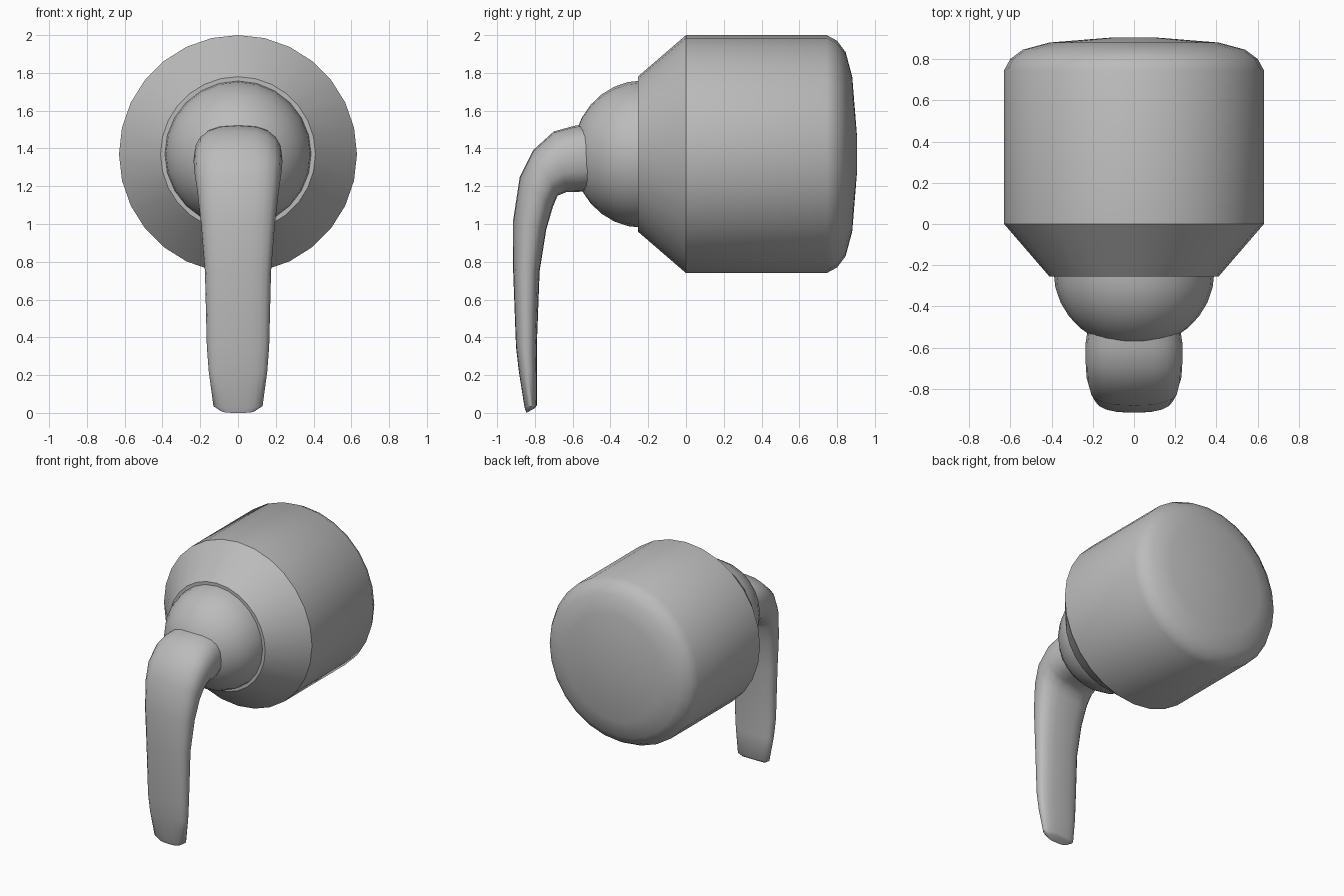
import bpy, bmesh, math
from mathutils import Vector

if "Cube" in bpy.data.objects:
    bpy.data.objects.remove(bpy.data.objects["Cube"])

AXIS_Z = 1.37

metal = bpy.data.materials.new("satin grey metal")
metal.use_nodes = True
grey = (0.5, 0.5, 0.5, 1)
metal.diffuse_color = grey
metal.node_tree.nodes["Principled BSDF"].inputs["Base Color"].default_value = grey


def loft(name, rings, angle):
    """Skin a list of equal-length point rings and cap both ends."""
    bm = bmesh.new()
    rows = [[bm.verts.new(p) for p in ring] for ring in rings]
    n = len(rows[0])
    for a, b in zip(rows, rows[1:]):
        for i in range(n):
            j = (i + 1) % n
            bm.faces.new((a[i], a[j], b[j], b[i]))
    bm.faces.new(rows[0])
    bm.faces.new(rows[-1])
    bmesh.ops.recalc_face_normals(bm, faces=bm.faces)
    mesh = bpy.data.meshes.new(name)
    bm.to_mesh(mesh)
    bm.free()
    obj = bpy.data.objects.new(name, mesh)
    bpy.context.collection.objects.link(obj)
    mesh.materials.append(metal)
    bpy.ops.object.select_all(action="DESELECT")
    obj.select_set(True)
    bpy.context.view_layer.objects.active = obj
    bpy.ops.object.shade_smooth_by_angle(angle=math.radians(angle))
    return obj


def turned(name, profile, sides, angle):
    """Lathe (radius, y) pairs around the horizontal axis."""
    turns = [math.tau * i / sides for i in range(sides)]
    rings = [[Vector((r * math.sin(t), y, AXIS_Z + r * math.cos(t))) for t in turns]
             for r, y in profile]
    return loft(name, rings, angle)


# Cylindrical housing with a tapered front and a softened, slightly domed back
turned("housing", [(0.41, -0.255), (0.63, 0), (0.63, 0.745), (0.6, 0.80),
                   (0.54, 0.845), (0.41, 0.88), (0.1, 0.905)], 28, 35)

# Rounded boss in front of the housing
boss = [(0.39 * math.cos(a), -0.23 - 0.37 * math.sin(a))
        for a in (math.radians(d) for d in range(0, 90, 12))]
turned("rounded_boss", [(0.39, -0.2)] + boss, 24, 50)

# Drooping lever: outer (y, z), inner (y, z), half width
stations = [
    ((-0.48, 1.53), (-0.48, 1.18), 0.22),
    ((-0.59, 1.52), (-0.57, 1.17), 0.235),
    ((-0.70, 1.49), (-0.63, 1.17), 0.235),
    ((-0.81, 1.39), (-0.68, 1.15), 0.23),
    ((-0.88, 1.25), (-0.705, 1.09), 0.215),
    ((-0.915, 1.02), (-0.74, 0.97), 0.195),
    ((-0.915, 0.75), (-0.775, 0.75), 0.175),
    ((-0.90, 0.35), (-0.79, 0.35), 0.165),
    ((-0.885, 0.22), (-0.79, 0.22), 0.155),
    ((-0.855, 0.03), (-0.79, 0.04), 0.13),
    ((-0.845, 0.0), (-0.80, 0.025), 0.09),
]


def squash(v, power):
    return math.copysign(abs(v) ** power, v)


rings = []
for outer, inner, half in stations:
    o, i = Vector((0, *outer)), Vector((0, *inner))
    mid, depth = (o + i) / 2, (o - i) / 2
    ring = []
    for k in range(20):
        t = math.tau * k / 20
        across = squash(math.sin(t), 0.75) * half
        ring.append(mid + depth * squash(math.cos(t), 0.8) + Vector((across, 0, 0)))
    rings.append(ring)
loft("lever", rings, 50)
